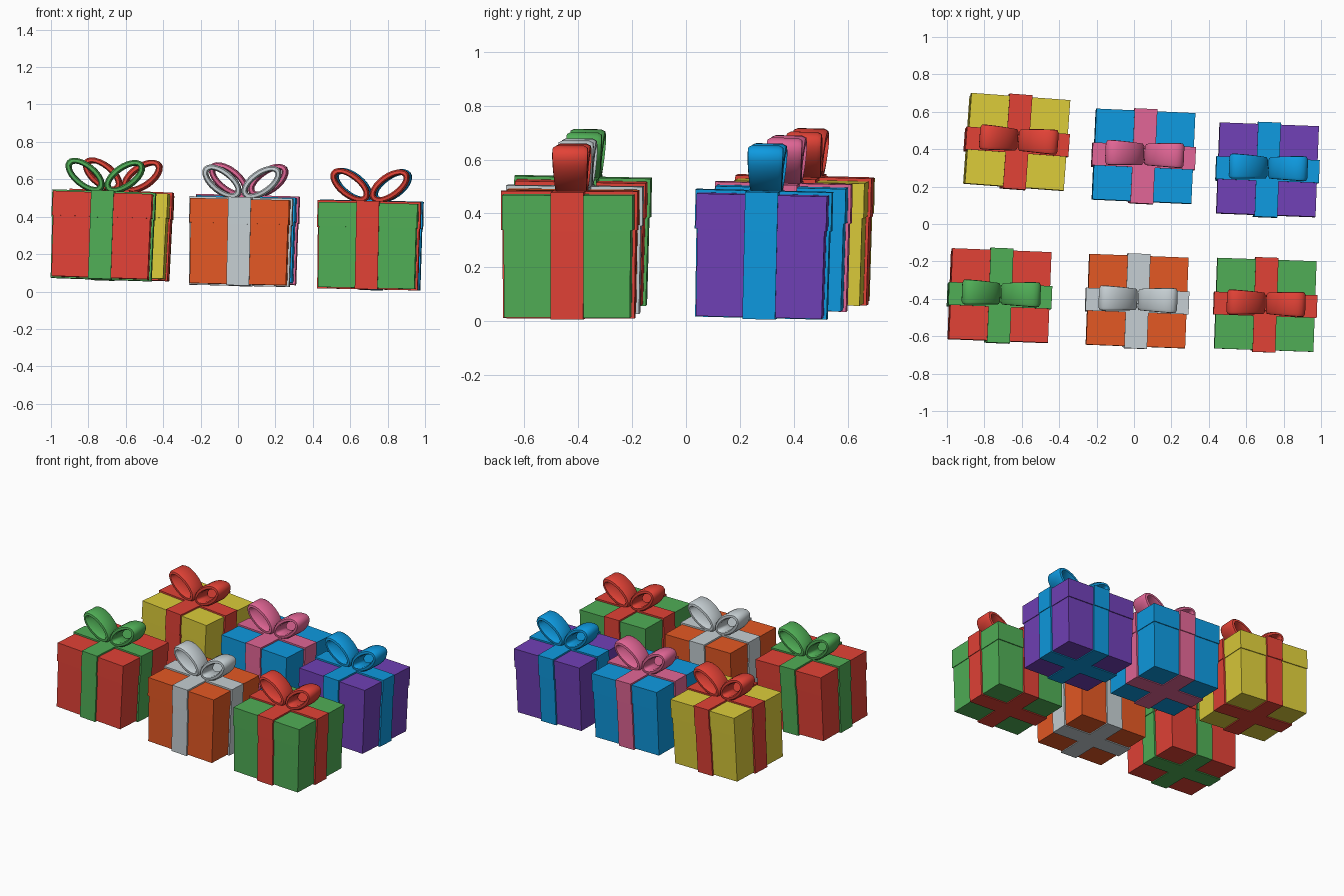
import bpy, bmesh
from math import sin, cos, pi, radians
from mathutils import Matrix, Euler

if "Cube" in bpy.data.objects:
    bpy.data.objects.remove(bpy.data.objects["Cube"])


def material(name, rgb):
    """Flat colour from 8-bit display values."""
    lin = [((c / 255 + 0.055) / 1.055) ** 2.4 if c > 10 else c / 3295 for c in rgb]
    mat = bpy.data.materials.new(name)
    mat.use_nodes = True
    mat.diffuse_color = (*lin, 1)
    bsdf = mat.node_tree.nodes["Principled BSDF"]
    bsdf.inputs["Base Color"].default_value = (*lin, 1)
    bsdf.inputs["Roughness"].default_value = 0.7
    return mat


MATS = {n: material(n, c) for n, c in {
    "red": (226, 66, 54), "green": (80, 174, 86), "orange": (228, 88, 36),
    "yellow": (220, 204, 58), "blue": (14, 154, 224), "pink": (226, 102, 150),
    "purple": (112, 64, 182), "silver": (198, 207, 211)}.items()}

# Gift dimensions; the origin is the centre of the lid top
LID_X, LID_Y, LID_H = 0.53, 0.485, 0.13
BODY_X, BODY_Y, HEIGHT = 0.515, 0.467, 0.455
RIBBON, THICK, TAPER = 0.122, 0.011, 0.985


def add_block(bm, x, y, top, bottom, taper_x=1, taper_y=1):
    """Box between two heights, narrowed towards its bottom."""
    verts = bmesh.ops.create_cube(bm, size=1)["verts"]
    for v in verts:
        low = v.co.z < 0
        v.co.x *= x * (taper_x if low else 1)
        v.co.y *= y * (taper_y if low else 1)
        v.co.z = bottom if low else top


def finish(bm, name, mat, matrix, smooth=False):
    bmesh.ops.recalc_face_normals(bm, faces=bm.faces)
    mesh = bpy.data.meshes.new(name)
    bm.to_mesh(mesh)
    bm.free()
    mesh.materials.append(mat)
    obj = bpy.data.objects.new(name, mesh)
    bpy.context.collection.objects.link(obj)
    obj.matrix_world = matrix
    if smooth:
        bpy.ops.object.select_all(action="DESELECT")
        obj.select_set(True)
        bpy.context.view_layer.objects.active = obj
        bpy.ops.object.shade_smooth_by_angle(angle=radians(35))
    return obj


def add_bow_loop(bm, side, steps=24):
    """Oval ribbon ring rising outward from the centre of the lid."""
    # Band cross-section: inset from the outer oval, offset across the band
    section = [(0, -0.05), (0, 0.05), (0.008, 0.065), (0.024, 0.067),
               (0.031, 0.055), (0.031, -0.055), (0.024, -0.067), (0.008, -0.065)]
    tilt = radians(37)
    rings = []
    for i in range(steps):
        a = 2 * pi * i / steps
        pinch = 0.93 + 0.07 * cos(a)
        ring = []
        for inset, across in section:
            u, w = (0.122 - inset) * cos(a), (0.066 - inset) * sin(a)
            ring.append(bm.verts.new((
                side * (0.106 + u * cos(tilt) - w * sin(tilt)),
                0.008 + across * pinch,
                0.093 + u * sin(tilt) + w * cos(tilt))))
        rings.append(ring)
    n = len(section)
    for i in range(steps):
        p, q = rings[i], rings[(i + 1) % steps]
        for j in range(n):
            k = (j + 1) % n
            bm.faces.new((p[j], p[k], q[k], q[j]))


def make_gift(name, paper, trim, location, tilt):
    rot = Euler([radians(t) for t in tilt]).to_matrix().to_4x4()
    matrix = Matrix.Translation(location) @ rot
    base = -HEIGHT

    # Tapered body
    bm = bmesh.new()
    add_block(bm, BODY_X / TAPER, BODY_Y / TAPER, -0.02, base, TAPER, TAPER)
    finish(bm, name + "_box_body", MATS[paper], matrix)

    # Overhanging lid
    bm = bmesh.new()
    add_block(bm, LID_X, LID_Y, 0, -LID_H)
    finish(bm, name + "_lid", MATS[paper], matrix)

    # Crossed ribbon bands around the body and the lid
    bm = bmesh.new()
    grow = 2 * THICK
    low = base - THICK * 0.6
    add_block(bm, BODY_X / TAPER + grow, RIBBON, -0.03, low, taper_x=TAPER)
    add_block(bm, RIBBON, BODY_Y / TAPER + grow, -0.03, low, taper_y=TAPER)
    add_block(bm, LID_X + grow, RIBBON, THICK, -LID_H - 0.004)
    add_block(bm, RIBBON, LID_Y + grow, THICK, -LID_H - 0.004)
    finish(bm, name + "_ribbon", MATS[trim], matrix)

    # Two-loop bow
    bm = bmesh.new()
    for side in (-1, 1):
        add_bow_loop(bm, side)
    finish(bm, name + "_bow", MATS[trim], matrix, smooth=True)


# Two rows of three gifts, each slightly tilted
make_gift("front_right_gift", "red", "green", (-0.715, -0.382, 0.525), (-1.2, 2, -2.3))
make_gift("front_middle_gift", "orange", "silver", (0.018, -0.412, 0.492), (-0.6, 1.3, -2.2))
make_gift("front_left_gift", "green", "red", (0.703, -0.432, 0.473), (-0.2, 1.2, -2))
make_gift("back_right_gift", "yellow", "red", (-0.622, 0.44, 0.527), (-1.4, 2.2, -4.2))
make_gift("back_middle_gift", "blue", "pink", (0.053, 0.363, 0.503), (-1.3, 1.5, -2.6))
make_gift("back_left_gift", "purple", "blue", (0.715, 0.291, 0.474), (-1.4, 1.2, -2.2))
